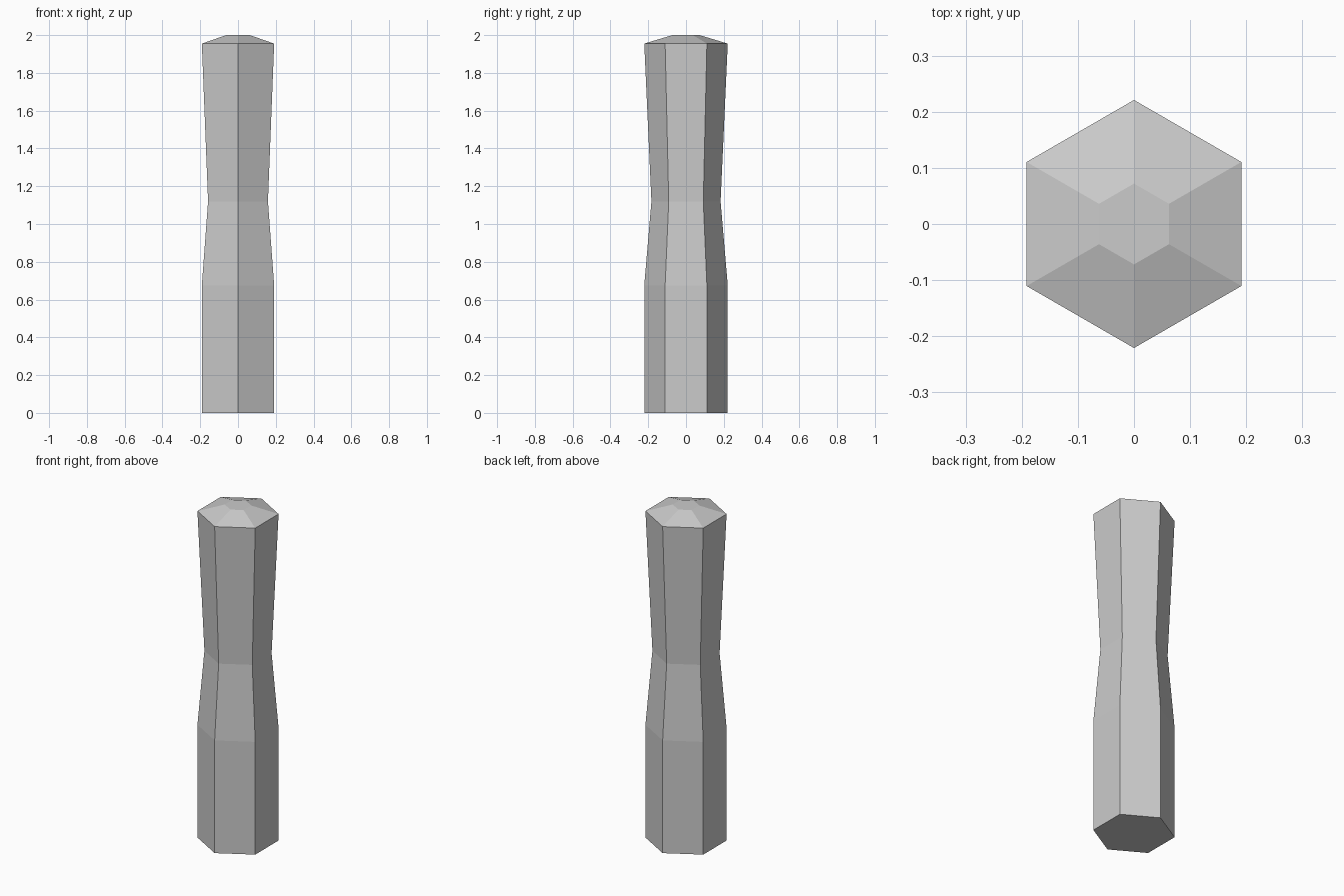
import bpy, bmesh, math

if "Cube" in bpy.data.objects:
    bpy.data.objects.remove(bpy.data.objects["Cube"])

SIDES = 6
# (height, corner radius) from base to flat tip
PROFILE = [(0.0, 0.221), (0.675, 0.221), (1.12, 0.183), (1.955, 0.221), (2.0, 0.072)]


def lathe(name, profile, sides):
    """Stack rings of corners, with a corner pointing to +y, and skin them."""
    bm = bmesh.new()
    rings = []
    for z, r in profile:
        angles = [math.pi / 2 + math.tau * i / sides for i in range(sides)]
        rings.append([bm.verts.new((r * math.cos(a), r * math.sin(a), z)) for a in angles])
    for low, high in zip(rings, rings[1:]):
        for i in range(sides):
            j = (i + 1) % sides
            bm.faces.new((low[i], low[j], high[j], high[i]))
    bm.faces.new(rings[0][::-1])
    bm.faces.new(rings[-1])
    bmesh.ops.recalc_face_normals(bm, faces=bm.faces)
    mesh = bpy.data.meshes.new(name)
    bm.to_mesh(mesh)
    bm.free()
    obj = bpy.data.objects.new(name, mesh)
    bpy.context.collection.objects.link(obj)
    return obj


# Hexagonal post with a pinched waist and chamfered top
lathe("post", PROFILE, SIDES)
